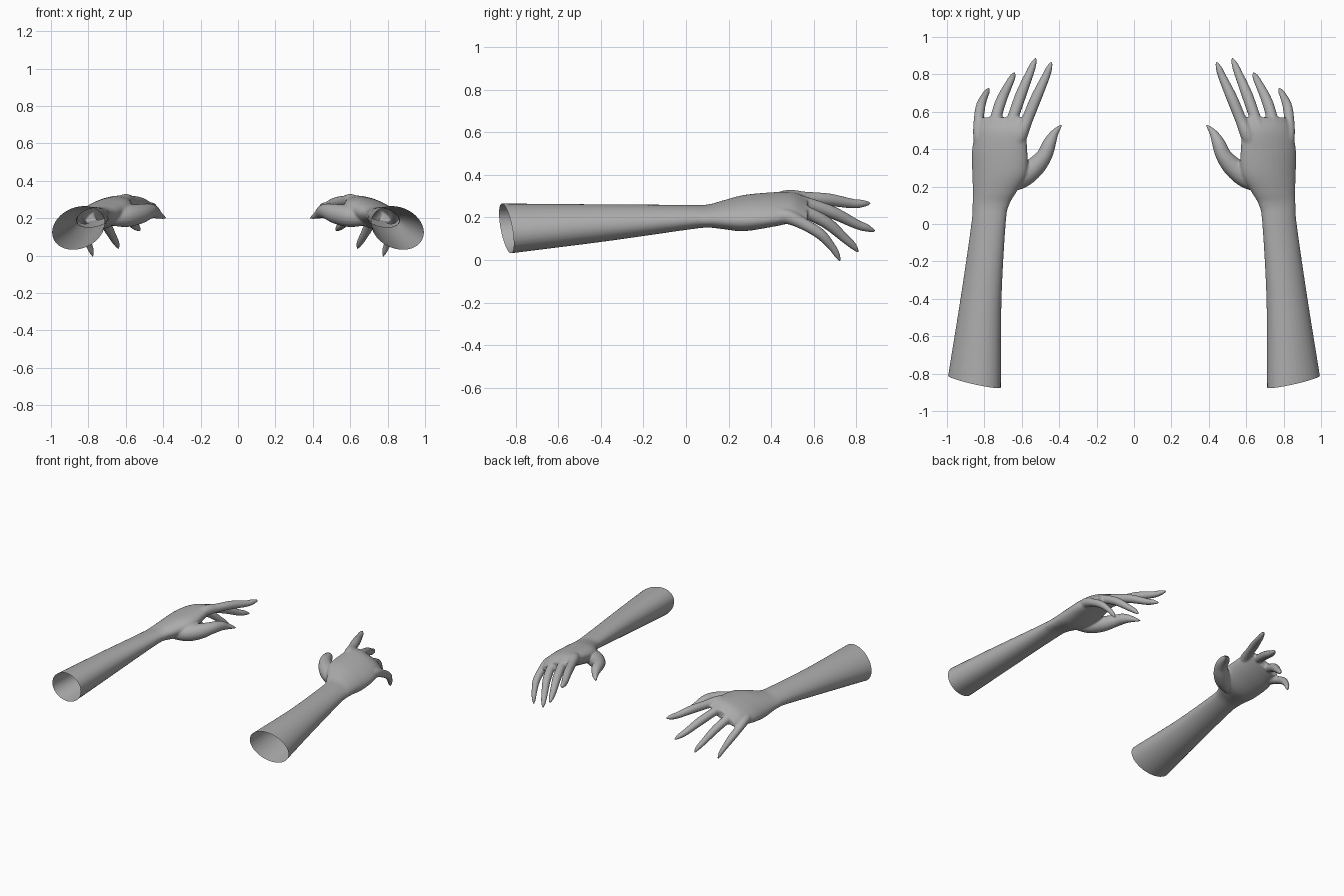
import bpy, bmesh, math
from mathutils import Vector, Matrix

if "Cube" in bpy.data.objects:
    bpy.data.objects.remove(bpy.data.objects["Cube"], do_unlink=True)

skin = bpy.data.materials.new("plain_grey")
skin.use_nodes = True
GREY = (0.42, 0.42, 0.42, 1)
skin.diffuse_color = GREY
skin.node_tree.nodes["Principled BSDF"].inputs["Base Color"].default_value = GREY


def smooth_path(points, steps=6):
    """Catmull-Rom interpolation of equal-length tuples."""
    p = [Vector(q) for q in points]
    p = [p[0] * 2 - p[1]] + p + [p[-1] * 2 - p[-2]]
    out = []
    for a, b, c, d in zip(p, p[1:], p[2:], p[3:]):
        for i in range(steps):
            t = i / steps
            out.append(0.5 * (2 * b + (c - a) * t + (2 * a - 5 * b + 4 * c - d) * t * t
                              + (3 * b - a - 3 * c + d) * t ** 3))
    return out + [p[-2]]


def ring(center, u, v, sides=32):
    return [center + u * math.cos(k * math.tau / sides) + v * math.sin(k * math.tau / sides)
            for k in range(sides)]


def loft(bm, rings):
    """Closed skin over a row of rings."""
    rows = [[bm.verts.new(p) for p in r] for r in rings]
    n = len(rows[0])
    for a, b in zip(rows, rows[1:]):
        for k in range(n):
            bm.faces.new((a[k], a[(k + 1) % n], b[(k + 1) % n], b[k]))
    bm.faces.new(rows[0])
    bm.faces.new(rows[-1])


def tube(bm, points):
    """Round finger through (x, y, z, radius) points."""
    path = smooth_path(points)
    rings = []
    for i, q in enumerate(path):
        along = (path[min(i + 1, len(path) - 1)] - path[max(i - 1, 0)]).xyz.normalized()
        u = along.cross(Vector((0, 0, 1))).normalized()
        rings.append(ring(q.xyz, u * q.w, along.cross(u) * q.w, 16))
    loft(bm, rings)


# forearm and palm: y, centre x, centre z, half width, half thickness, tilt in degrees
ARM = [(-1.0, .868, .137, .162, .117, 25), (-.84, .855, .147, .15, .11, 25),
       (-.4, .818, .173, .113, .085, 20), (0, .778, .2, .094, .056, 14),
       (.1, .766, .206, .1, .05, 14), (.17, .745, .212, .12, .06, 16),
       (.27, .718, .22, .153, .074, 18), (.4, .718, .236, .155, .066, 20),
       (.5, .712, .247, .14, .053, 22), (.57, .705, .24, .115, .03, 24)]

# digits: x, y, z, radius
DIGITS = [
    # index
    [(.63, .4, .275, .03), (.605, .48, .292, .038), (.57, .56, .29, .031), (.525, .67, .283, .03),
     (.475, .78, .265, .023), (.455, .83, .265, .018), (.44, .868, .266, .006)],
    # middle
    [(.69, .4, .26, .03), (.675, .48, .277, .038), (.65, .56, .266, .031), (.605, .69, .222, .03),
     (.56, .8, .168, .023), (.54, .85, .15, .018), (.525, .888, .135, .006)],
    # ring
    [(.755, .4, .235, .03), (.75, .48, .246, .037), (.74, .56, .225, .031), (.71, .66, .175, .029),
     (.67, .745, .102, .022), (.65, .785, .066, .017), (.638, .81, .036, .006)],
    # little
    [(.815, .38, .205, .03), (.825, .47, .205, .035), (.83, .55, .17, .028), (.82, .63, .122, .026),
     (.798, .685, .062, .019), (.785, .708, .026, .015), (.776, .724, -.005, .006)],
    # thumb
    [(.68, .21, .205, .045), (.6, .25, .21, .058), (.53, .305, .222, .054), (.48, .365, .236, .043),
     (.453, .43, .235, .036), (.425, .485, .218, .022), (.387, .53, .2, .006)],
]

# rough arm made of overlapping closed skins
bm = bmesh.new()
arm_rings = []
for y, x, z, a, b, tilt in smooth_path(ARM):
    turn = Matrix.Rotation(math.radians(tilt), 3, 'Y')
    arm_rings.append(ring(Vector((x, y, z)), turn @ Vector((a, 0, 0)), turn @ Vector((0, 0, b))))
loft(bm, arm_rings)
for digit in DIGITS:
    tube(bm, digit)
bmesh.ops.recalc_face_normals(bm, faces=bm.faces)
rough_mesh = bpy.data.meshes.new("arm_rough")
bm.to_mesh(rough_mesh)
bm.free()
rough = bpy.data.objects.new("arm_rough", rough_mesh)
bpy.context.collection.objects.link(rough)

# fuse the skins and soften the joints
fuse = rough.modifiers.new("fuse", 'REMESH')
fuse.mode = 'VOXEL'
fuse.voxel_size = 0.006
soften = rough.modifiers.new("soften", 'SMOOTH')
soften.factor = 0.5
soften.iterations = 8
bpy.context.view_layer.update()
fused = bpy.data.meshes.new_from_object(rough.evaluated_get(bpy.context.evaluated_depsgraph_get()))
bpy.data.objects.remove(rough, do_unlink=True)

# slanted open cut at the elbow, then one arm per side
for name, side in (("left_arm", 1), ("right_arm", -1)):
    bm = bmesh.new()
    bm.from_mesh(fused)
    bmesh.ops.bisect_plane(bm, geom=bm.verts[:] + bm.edges[:] + bm.faces[:],
                           plane_co=(.856, -.842, .147), plane_no=(-.2, 1, .13), clear_inner=True)
    if side < 0:
        bmesh.ops.scale(bm, vec=(-1, 1, 1), verts=bm.verts)
        bmesh.ops.reverse_faces(bm, faces=bm.faces)
    mesh = bpy.data.meshes.new(name)
    bm.to_mesh(mesh)
    bm.free()
    mesh.materials.clear()
    mesh.materials.append(skin)
    mesh.shade_smooth()
    bpy.context.collection.objects.link(bpy.data.objects.new(name, mesh))
